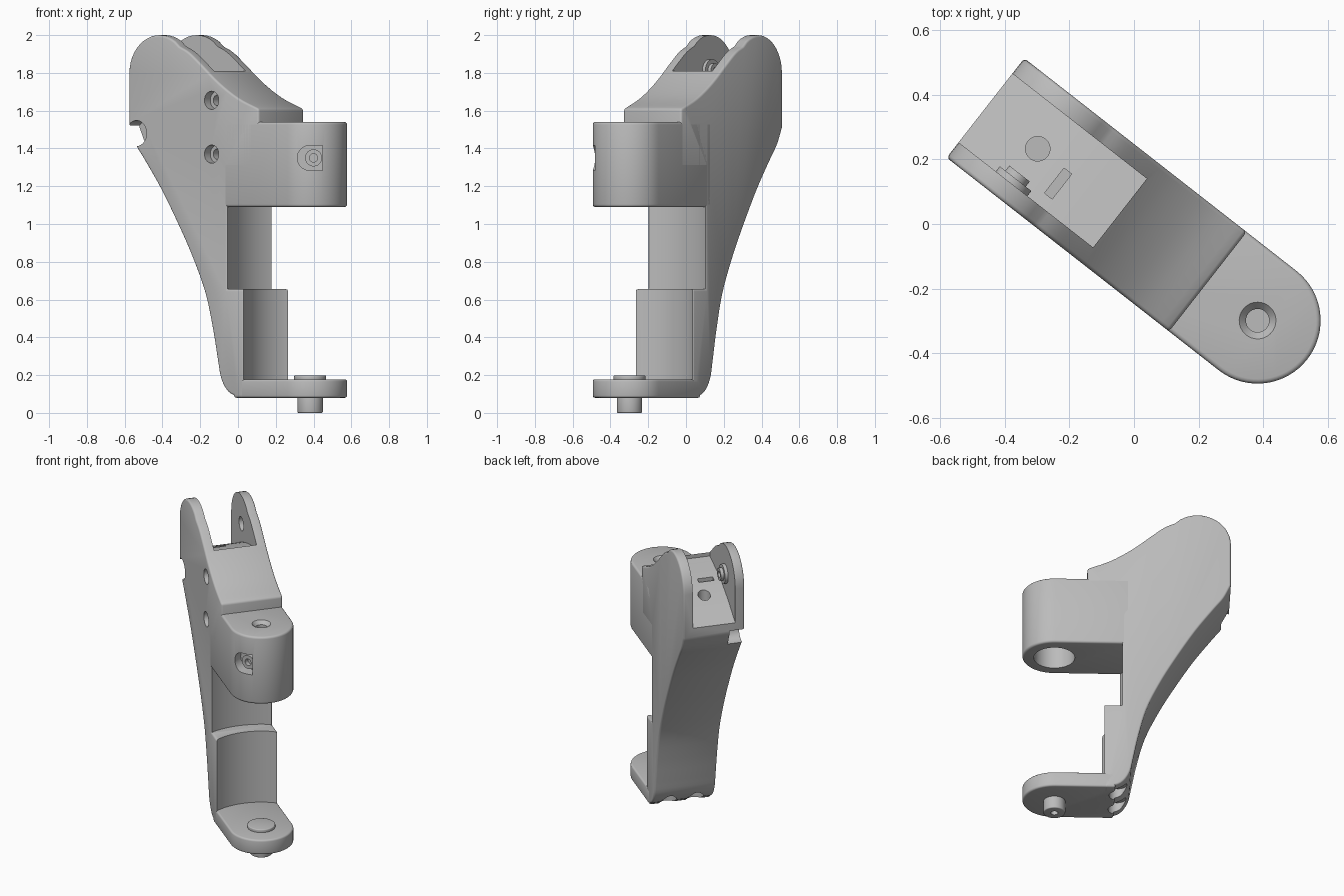
import bpy, bmesh, math
from mathutils import Matrix, Vector

if "Cube" in bpy.data.objects:
    bpy.data.objects.remove(bpy.data.objects["Cube"], do_unlink=True)

grey = bpy.data.materials.new("light grey")
grey.use_nodes = True
grey.diffuse_color = (0.5, 0.5, 0.5, 1)
grey.node_tree.nodes["Principled BSDF"].inputs["Base Color"].default_value = (0.5, 0.5, 0.5, 1)

# The bracket runs diagonally: local x is its length, local y its width
TURN = Matrix.Rotation(math.radians(-38), 4, 'Z')
HALF = 0.195      # half width
PIVOT = 0.485     # centre of the rounded end
coll = bpy.context.scene.collection


def finish(bm, name, turn=True):
    bmesh.ops.recalc_face_normals(bm, faces=bm.faces)
    if turn:
        bmesh.ops.transform(bm, matrix=TURN, verts=bm.verts)
    me = bpy.data.meshes.new(name)
    bm.to_mesh(me)
    bm.free()
    me.materials.append(grey)
    ob = bpy.data.objects.new(name, me)
    coll.objects.link(ob)
    return ob


def extrude(name, points, axis, lo, hi, turn=True):
    """Extrude a 2D outline along y (side outline) or z (plan outline)."""
    bm = bmesh.new()
    place = (lambda a, b: (a, lo, b)) if axis == 'Y' else (lambda a, b: (a, b, lo))
    face = bm.faces.new([bm.verts.new(place(a, b)) for a, b in points])
    out = bmesh.ops.extrude_face_region(bm, geom=[face])
    move = Vector((0, hi - lo, 0)) if axis == 'Y' else Vector((0, 0, hi - lo))
    bmesh.ops.translate(bm, vec=move, verts=[v for v in out["geom"] if isinstance(v, bmesh.types.BMVert)])
    return finish(bm, name, turn)


def arc(cx, cy, r, start, end, n):
    angles = [math.radians(start + (end - start) * i / n) for i in range(n + 1)]
    return [(cx + r * math.cos(t), cy + r * math.sin(t)) for t in angles]


def disc(name, a, b, r, axis, lo, hi, n=40, turn=True):
    return extrude(name, arc(a, b, r, 0, 360, n)[:-1], axis, lo, hi, turn)


def cone(name, x, z0, z1, r0, r1):
    bm = bmesh.new()
    bmesh.ops.create_cone(bm, cap_ends=True, segments=40, radius1=r0, radius2=r1, depth=z1 - z0,
                          matrix=Matrix.Translation((x, 0, (z0 + z1) / 2)))
    return finish(bm, name)


def smooth_path(pts, steps=4):
    """Catmull-Rom curve through the points."""
    p = [Vector(q) for q in pts]
    p = [2 * p[0] - p[1]] + p + [2 * p[-1] - p[-2]]
    out = []
    for a, b, c, d in zip(p, p[1:], p[2:], p[3:]):
        for i in range(steps):
            t = i / steps
            out.append(tuple(0.5 * (2 * b + (c - a) * t + (2 * a - 5 * b + 4 * c - d) * t * t
                                    + (3 * b - a - 3 * c + d) * t ** 3)))
    return out + [tuple(p[-2])]


def bake(ob):
    dep = bpy.context.evaluated_depsgraph_get()
    me = bpy.data.meshes.new_from_object(ob.evaluated_get(dep))
    ob.modifiers.clear()
    ob.data = me


def bevel(ob, width):
    m = ob.modifiers.new("round", 'BEVEL')
    m.width, m.segments, m.limit_method = width, 3, 'ANGLE'
    m.angle_limit = math.radians(45)
    bake(ob)


def cut(ob, cutters):
    for c in cutters:
        m = ob.modifiers.new("cut", 'BOOLEAN')
        m.operation, m.solver, m.object = 'DIFFERENCE', 'EXACT', c
        bake(ob)


# Spine with ears, saddle, curved back and stepped column
saddle = smooth_path([(0.29, 1.61), (0.15, 1.668), (0.02, 1.75), (-0.1, 1.848),
                      (-0.18, 1.91), (-0.244, 1.941)])
ear = arc(-0.383, 1.8, 0.2, 48, 180, 16)[1:]
back = smooth_path([(-0.583, 1.51), (-0.54, 1.42), (-0.48, 1.34), (-0.365, 1.18), (-0.24, 0.975),
                    (-0.15, 0.81), (-0.07, 0.63), (-0.02, 0.44), (0.012, 0.28), (0.035, 0.18),
                    (0.085, 0.11), (0.165, 0.08)])
front = [(0.19, 0.08), (0.19, 0.655), (0.08, 0.655), (0.08, 1.3), (0.29, 1.3)]
spine = extrude("spine", saddle + ear + back + front, 'Y', -HALF, HALF)
bevel(spine, 0.012)

# Barrel and foot plate share one round-ended outline
def plan(start):
    return [(start, HALF), (start, -HALF)] + arc(PIVOT, 0, HALF, -90, 90, 32)

barrel = extrude("barrel", plan(0.03), 'Z', 1.09, 1.54)
foot = extrude("foot_plate", plan(0.12), 'Z', 0.08, 0.178)
bevel(barrel, 0.014)
bevel(foot, 0.012)

# Pocket between the ears, with a floor falling to the back
floor = smooth_path([(-0.055, 1.785), (-0.25, 1.735), (-0.42, 1.665), (-0.62, 1.55)])
pocket = extrude("pocket_cutter", floor + [(-0.62, 2.1), (-0.055, 2.1)], 'Y', -0.135, 0.135)
slit = extrude("slit_cutter", [(-0.277, -0.095), (-0.247, -0.095), (-0.247, 0.003), (-0.277, 0.003)],
               'Z', 1.66, 1.8)
floor_hole = disc("floor_hole_cutter", -0.378, 0, 0.038, 'Z', 1.5, 1.8)

# Hollow column faces, back notch, ear hole
hollow_low = disc("low_hollow_cutter", PIVOT, 0, 0.354, 'Z', 0.178, 0.7, 96)
hollow_high = disc("high_hollow_cutter", PIVOT, 0, 0.45, 'Z', 0.656, 1.1, 96)
notch = disc("notch_cutter", -0.53, 1.48, 0.068, 'Y', -0.25, -0.1)
ear_hole = disc("ear_hole_cutter", -0.375, 1.81, 0.045, 'Y', 0.1, 0.17)
spine_cutters = [pocket, slit, floor_hole, hollow_low, hollow_high, notch, ear_hole]

# Two screw holes on the right side, wide then narrow
for z in (1.655, 1.37):
    for r, depth in ((0.048, 0.05), (0.028, 0.1)):
        spine_cutters.append(disc("screw_cutter", -0.025, z, r, 'Y', -0.25, depth - HALF))

# Scoops under the heel
scoops = [disc("scoop_cutter", 0.1, v, 0.055, 'Z', 0, 0.16) for v in (-0.085, 0.085)]

# Barrel bore, countersunk top hole and side window
bore = disc("bore_cutter", PIVOT, 0, 0.125, 'Z', 1.0, 1.27)
top_hole = disc("top_hole_cutter", PIVOT, 0, 0.036, 'Z', 1.4, 1.6)
sink = cone("countersink_cutter", PIVOT, 1.515, 1.56, 0.034, 0.075)
window_outline = arc(0.38, 1.35, 0.066, 90, 270, 16) + [(0.447, 1.284), (0.447, 1.416)]
window = extrude("window_cutter", window_outline, 'Y', -0.6, -0.42, False)

cut(spine, spine_cutters + scoops)
cut(foot, scoops)
cut(barrel, [bore, top_hole, sink, window])

# Screw inside the window
screw = disc("window_screw", 0.4, 1.35, 0.045, 'Y', -0.465, -0.41, turn=False)
screw_hole = disc("window_screw_cutter", 0.4, 1.35, 0.022, 'Y', -0.5, -0.435, turn=False)
cut(screw, [screw_hole])

# Pivot pin through the foot plate
cap = disc("pin_cap", PIVOT, 0, 0.085, 'Z', 0.17, 0.198)
pin = disc("pin", PIVOT, 0, 0.067, 'Z', 0, 0.1)
bevel(cap, 0.006)
bevel(pin, 0.006)
pin_hole = disc("pin_hole_cutter", PIVOT, 0, 0.022, 'Z', -0.1, 0.04)
cut(pin, [pin_hole])

# Hub on the inside of the right ear
hub_base = disc("hub_base", -0.375, 1.81, 0.062, 'Y', -0.14, -0.115)
hub = disc("hub", -0.375, 1.81, 0.04, 'Y', -0.14, -0.095)
hub_hole = disc("hub_hole_cutter", -0.375, 1.81, 0.02, 'Y', -0.11, -0.05)
cut(hub, [hub_hole])

# Remove the cutters and shade the rest
for ob in [o for o in coll.objects if "_cutter" in o.name]:
    bpy.data.objects.remove(ob, do_unlink=True)
bpy.ops.object.select_all(action='DESELECT')
for ob in (spine, barrel, foot, screw, cap, pin, hub_base, hub):
    ob.select_set(True)
bpy.context.view_layer.objects.active = spine
bpy.ops.object.shade_smooth_by_angle(angle=math.radians(35))
